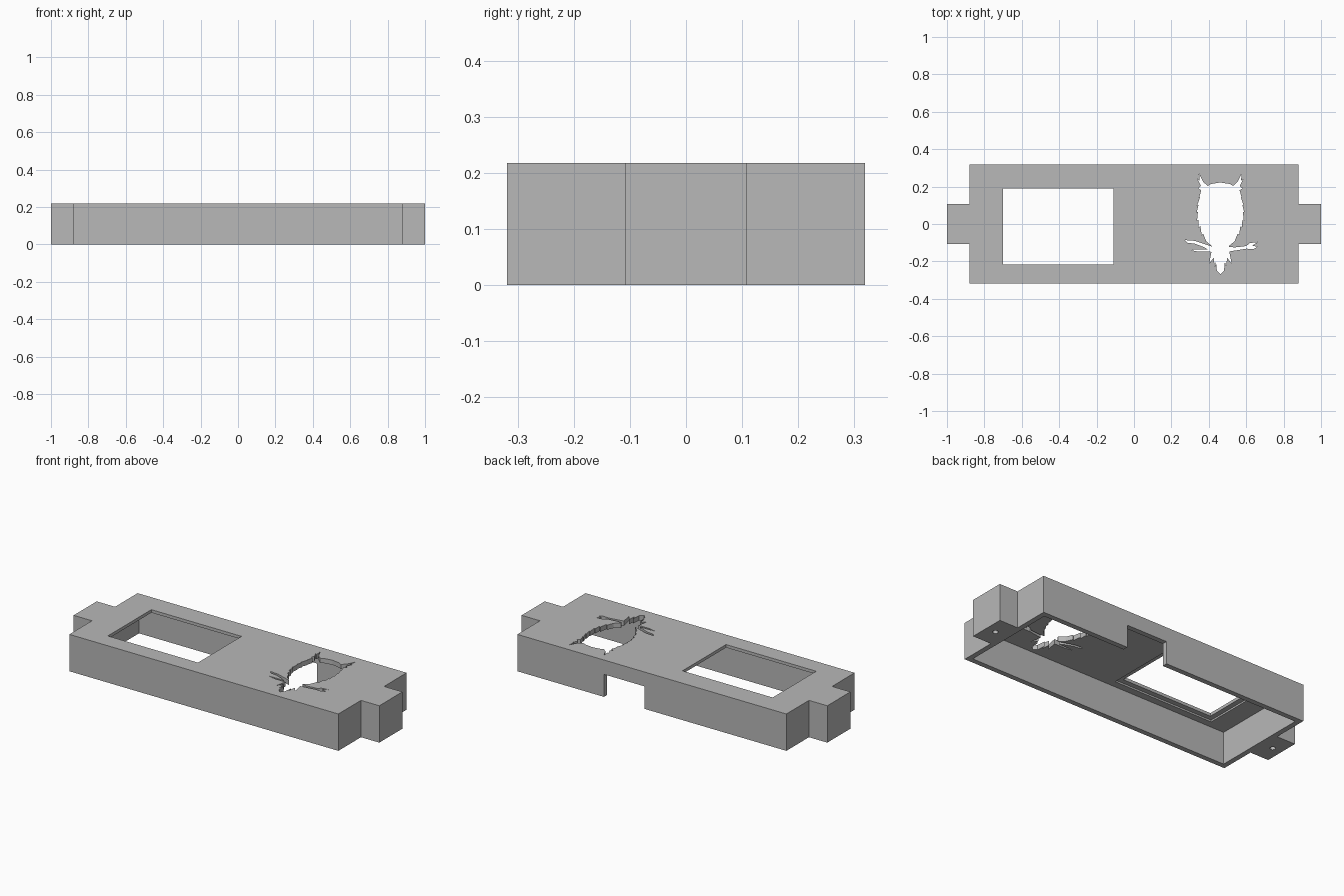
import bpy, bmesh, math

default = bpy.data.objects.get("Cube")
if default:
    bpy.data.objects.remove(default, do_unlink=True)

grey = bpy.data.materials.new("plain_grey")
grey.use_nodes = True
colour = (0.48, 0.48, 0.48, 1)
grey.diffuse_color = colour
for node in grey.node_tree.nodes:
    if node.type == 'BSDF_PRINCIPLED':
        node.inputs["Base Color"].default_value = colour


def prism(name, outline, bottom, top):
    """Extrude a flat outline from one height to another."""
    bm = bmesh.new()
    face = bm.faces.new([bm.verts.new((x, y, bottom)) for x, y in outline])
    result = bmesh.ops.extrude_face_region(bm, geom=[face])
    raised = [v for v in result["geom"] if isinstance(v, bmesh.types.BMVert)]
    bmesh.ops.translate(bm, verts=raised, vec=(0, 0, top - bottom))
    bmesh.ops.recalc_face_normals(bm, faces=bm.faces)
    mesh = bpy.data.meshes.new(name)
    bm.to_mesh(mesh)
    bm.free()
    mesh.materials.append(grey)
    obj = bpy.data.objects.new(name, mesh)
    bpy.context.collection.objects.link(obj)
    return obj


def rectangle(left, right, front, back):
    return [(left, front), (right, front), (right, back), (left, back)]


def circle(x, y, radius, sides=24):
    turns = [math.tau * i / sides for i in range(sides)]
    return [(x + radius * math.cos(a), y + radius * math.sin(a)) for a in turns]


def cut(target, name, outline, bottom, top):
    """Subtract a prism from the target and remove the cutter."""
    cutter = prism(name, outline, bottom, top)
    cutter.hide_render = True
    mod = target.modifiers.new(name, 'BOOLEAN')
    mod.operation = 'DIFFERENCE'
    mod.solver = 'EXACT'
    mod.object = cutter
    bpy.context.view_layer.objects.active = target
    bpy.ops.object.modifier_apply(modifier=mod.name)
    bpy.data.objects.remove(cutter, do_unlink=True)


# Overall sizes
HALF_X, HALF_Y, HEIGHT = 0.88, 0.319, 0.218
TAB_X, TAB_Y = 1.0, 0.108
WALL = 0.03
CEILING = HEIGHT - 0.028

# Casing with a solid mounting tab at each end
quarter = [(TAB_X, TAB_Y), (HALF_X, TAB_Y), (HALF_X, HALF_Y)]
right_half = [(x, -y) for x, y in reversed(quarter)] + quarter
outline = right_half + [(-x, -y) for x, y in right_half]
casing = prism("casing", outline, 0, HEIGHT)

# Open underside
inner_x, inner_y = HALF_X - WALL, HALF_Y - WALL
cut(casing, "cavity", rectangle(-inner_x, inner_x, -inner_y, inner_y), -0.1, CEILING)

# Display window with a shallow seat around it on the inside
window = (-0.70, -0.11, -0.217, 0.19)
lip = 0.03
seat = (window[0] - lip, window[1] + lip, window[2] - lip, window[3] + lip)
cut(casing, "window_seat", rectangle(*seat), 0.1, HEIGHT - 0.018)
cut(casing, "window", rectangle(*window), 0.1, 0.3)

# Cable notch in the back wall
cut(casing, "cable_notch", rectangle(0.047, 0.313, inner_y - 0.05, 0.4), -0.1, 0.133)

# Blind screw holes under the tabs
for side in (-1, 1):
    cut(casing, "screw_hole", circle(side * 0.94, 0, 0.015), -0.1, 0.12)

# Owl cut-out: half outline from crown to tail, in thousandths
OWL_X = 0.462
half_owl = [
    (0, 222), (50, 214), (68, 204), (92, 225), (114, 270), (110, 232),
    (122, 240), (104, 203), (118, 190), (102, 180), (114, 142), (109, 144),
    (124, 100), (117, 103), (127, 62), (120, 66), (125, 18), (117, 23),
    (116, -18), (107, -11), (100, -58), (92, -52), (76, -92), (45, -118),
    (48, -150), (60, -212), (36, -180), (30, -230), (24, -200), (19, -250),
    (0, -268)]
left_side = [(-x, y) for x, y in reversed(half_owl[1:-1])]
owl = [(OWL_X + x / 1000, y / 1000) for x, y in half_owl + left_side]
cut(casing, "owl_body", owl, 0.1, 0.3)

# Forked branch on either side of the owl
twigs = [
    (272, -86), (325, -90), (385, -110), (420, -122), (450, -118),
    (450, -150), (400, -148), (345, -148), (298, -138), (345, -137),
    (395, -136), (370, -122), (325, -105), (285, -100)]
branch = [
    (472, -120), (540, -125), (600, -118), (620, -102), (662, -97),
    (632, -115), (660, -122), (640, -134), (600, -132), (540, -142),
    (472, -152)]
for name, points in (("twigs", twigs), ("branch", branch)):
    cut(casing, name, [(x / 1000, y / 1000) for x, y in points], 0.1, 0.3)
